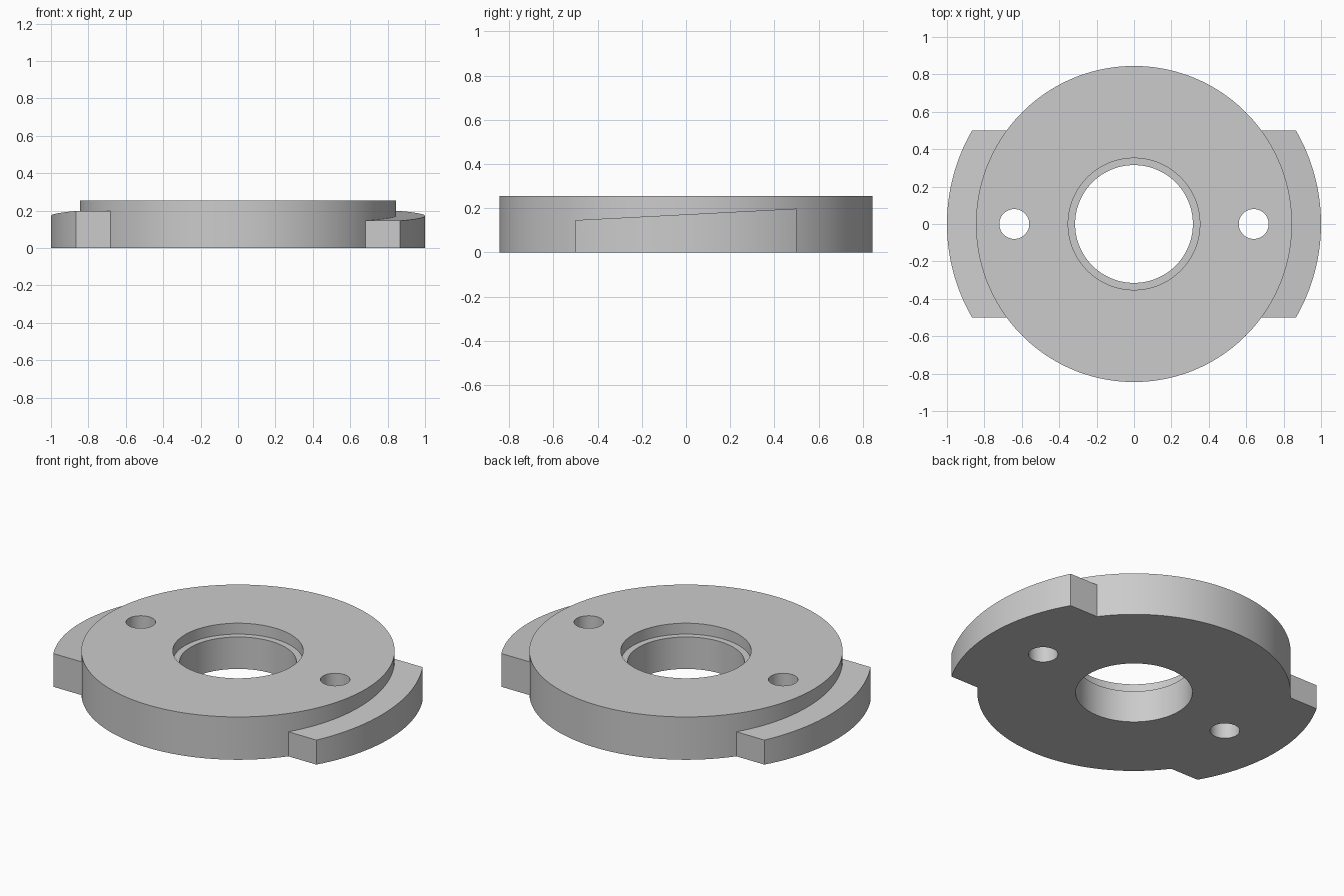
import bpy
import bmesh
from math import sin, cos, pi

cube = bpy.data.objects.get("Cube")
if cube:
    bpy.data.objects.remove(cube, do_unlink=True)

HEIGHT = 0.255
DISC_R = 0.845
BORE_R, RECESS_R, LEDGE_Z = 0.315, 0.352, 0.19
HOLE_X, HOLE_R = 0.64, 0.08
LUG_MID_Z, LUG_SLOPE = 0.172, 0.052

# Single grey material
grey = bpy.data.materials.new("plain_grey")
grey.use_nodes = True
colour = (0.6, 0.6, 0.6, 1)
grey.diffuse_color = colour
grey.node_tree.nodes["Principled BSDF"].inputs["Base Color"].default_value = colour


def prism(name, outline, bottom, top):
    """Extrude an outline from bottom up to the height given by top(x, y)."""
    bm = bmesh.new()
    low = [bm.verts.new((x, y, bottom)) for x, y in outline]
    high = [bm.verts.new((x, y, top(x, y))) for x, y in outline]
    bm.faces.new(low[::-1])
    bm.faces.new(high)
    for i in range(len(low)):
        j = (i + 1) % len(low)
        bm.faces.new((low[i], low[j], high[j], high[i]))
    mesh = bpy.data.meshes.new(name)
    bm.to_mesh(mesh)
    bm.free()
    mesh.materials.append(grey)
    ob = bpy.data.objects.new(name, mesh)
    bpy.context.collection.objects.link(ob)
    return ob


def cylinder(name, radius, bottom, top, x=0, sides=128):
    ring = [(x + radius * cos(2 * pi * i / sides), radius * sin(2 * pi * i / sides))
            for i in range(sides)]
    return prism(name, ring, bottom, lambda px, py: top)


def combine(target, tool, operation):
    """Apply a boolean and discard its tool."""
    tool.hide_render = True
    mod = target.modifiers.new(tool.name, "BOOLEAN")
    mod.operation = operation
    mod.solver = "EXACT"
    mod.object = tool
    bpy.context.view_layer.objects.active = target
    bpy.ops.object.modifier_apply(modifier=mod.name)
    bpy.data.objects.remove(tool, do_unlink=True)


# Main disc
disc = cylinder("cam_disc", DISC_R, 0, HEIGHT, sides=160)

# Two ramped lugs, half a turn apart
steps = 32
arc = [(cos(a), sin(a)) for a in (-pi / 6 + i * pi / 3 / steps for i in range(steps + 1))]
for side, name in ((1, "left_lug"), (-1, "right_lug")):
    outline = [(side * x, side * y) for x, y in arc + [(0.5, 0.5), (0.5, -0.5)]]
    lug = prism(name, outline, 0, lambda x, y: LUG_MID_Z + side * LUG_SLOPE * y)
    combine(disc, lug, "UNION")

# Central bore with its shallow recess
combine(disc, cylinder("bore_cutter", BORE_R, -0.1, 0.4), "DIFFERENCE")
combine(disc, cylinder("recess_cutter", RECESS_R, LEDGE_Z, 0.4), "DIFFERENCE")

# Pin holes
for x in (HOLE_X, -HOLE_X):
    combine(disc, cylinder("pin_hole_cutter", HOLE_R, -0.1, 0.4, x, 48), "DIFFERENCE")

# Smooth walls with crisp edges
bpy.ops.object.select_all(action="DESELECT")
disc.select_set(True)
bpy.context.view_layer.objects.active = disc
bpy.ops.object.shade_smooth_by_angle(angle=pi / 6)
